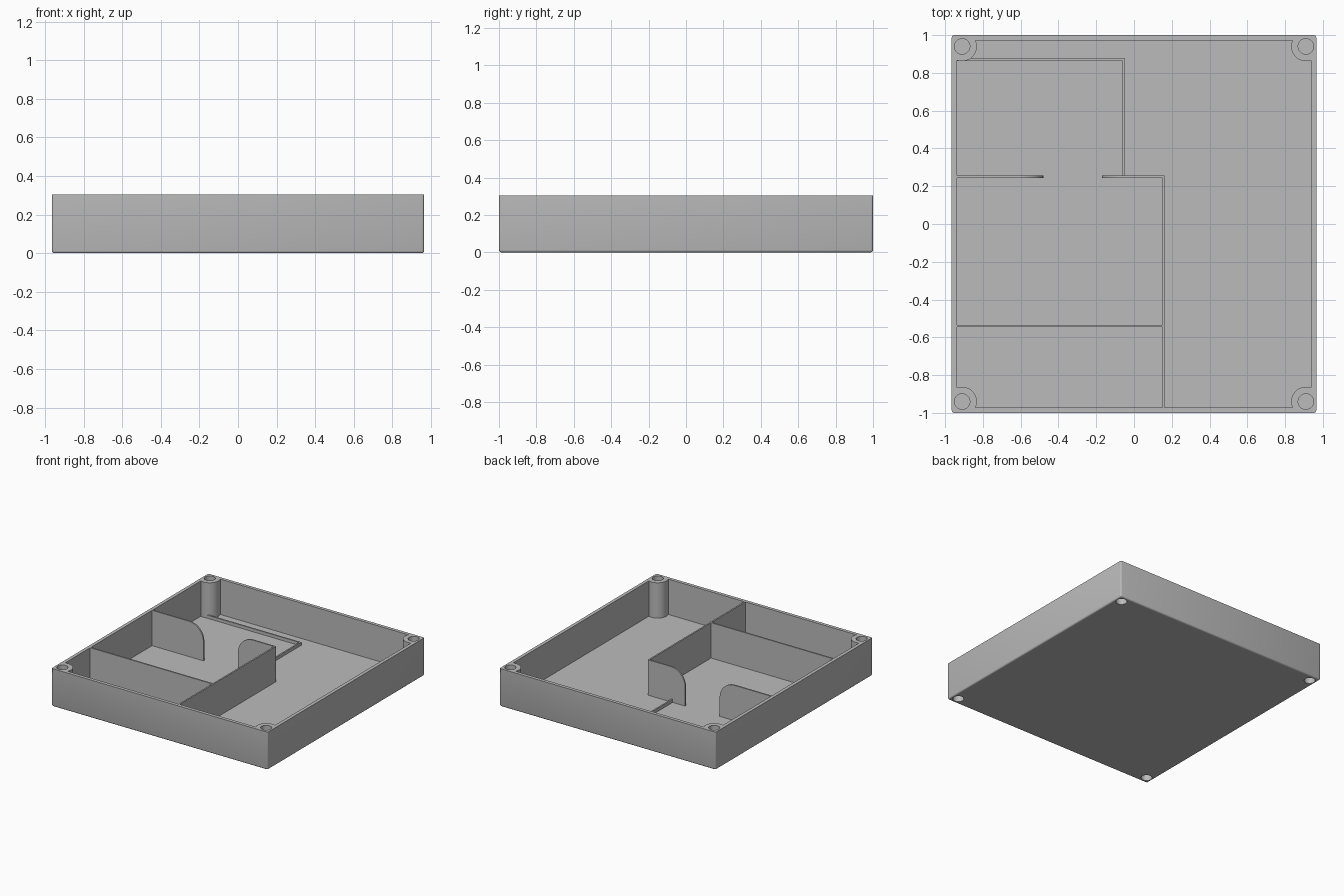
import bpy, bmesh, math
from mathutils import Vector

if "Cube" in bpy.data.objects:
    bpy.data.objects.remove(bpy.data.objects["Cube"], do_unlink=True)

W, D, H = 0.965, 1.0, 0.305      # half width, half depth, height
WALL, FLOOR, THIN = 0.0275, 0.02, 0.012
IX, IY = W - WALL, D - WALL      # inner faces of the tray

grey = bpy.data.materials.new("plain grey")
grey.use_nodes = True
colour = (0.5, 0.5, 0.5, 1)
grey.diffuse_color = colour
grey.node_tree.nodes["Principled BSDF"].inputs["Base Color"].default_value = colour


def finish(name, bm):
    mesh = bpy.data.meshes.new(name)
    bmesh.ops.recalc_face_normals(bm, faces=bm.faces)
    bm.to_mesh(mesh)
    bm.free()
    mesh.materials.append(grey)
    ob = bpy.data.objects.new(name, mesh)
    bpy.context.collection.objects.link(ob)
    return ob


def box(name, lo, hi):
    bm = bmesh.new()
    bmesh.ops.create_cube(bm, size=1)
    lo, hi = Vector(lo), Vector(hi)
    for v in bm.verts:
        v.co = (lo + hi) / 2 + v.co * (hi - lo)
    return finish(name, bm)


def corner_cylinders(name, radius, z0, z1):
    bm = bmesh.new()
    for sx in (-1, 1):
        for sy in (-1, 1):
            made = bmesh.ops.create_cone(bm, cap_ends=True, segments=48,
                                         radius1=radius, radius2=radius, depth=z1 - z0)
            bmesh.ops.translate(bm, verts=made["verts"],
                                vec=(sx * 0.91, sy * 0.94, (z0 + z1) / 2))
    return finish(name, bm)


def select_only(ob):
    bpy.ops.object.select_all(action='DESELECT')
    ob.select_set(True)
    bpy.context.view_layer.objects.active = ob


def cut(ob, cutter):
    cutter.hide_render = True
    mod = ob.modifiers.new("cut", 'BOOLEAN')
    mod.operation, mod.solver, mod.object = 'DIFFERENCE', 'EXACT', cutter
    select_only(ob)
    bpy.ops.object.modifier_apply(modifier=mod.name)
    bpy.data.objects.remove(cutter, do_unlink=True)


def smooth(ob):
    select_only(ob)
    bpy.ops.object.shade_smooth_by_angle(angle=math.radians(30))


# Tray: softened block, hollowed around four corner posts
tray = box("tray", (-W, -D, 0), (W, D, H))
bm = bmesh.new()
bm.from_mesh(tray.data)
edges = [e for e in bm.edges if min(v.co.z for v in e.verts) < H / 2]
bmesh.ops.bevel(bm, geom=edges, offset=0.012, segments=3, profile=0.5, affect='EDGES')
bm.to_mesh(tray.data)
bm.free()
cavity = box("cavity_cutter", (-IX, -IY, FLOOR), (IX, IY, H + 0.1))
cut(cavity, corner_cylinders("post_cutter", 0.078, -0.1, H + 0.2))
cut(tray, cavity)

# Blind round pockets in the top and underside of every post
cut(tray, corner_cylinders("top_pocket_cutter", 0.041, H - 0.05, H + 0.1))
cut(tray, corner_cylinders("bottom_pocket_cutter", 0.041, -0.1, 0.05))
smooth(tray)

# Full-height dividers
box("long_divider", (0.15, -IY, FLOOR), (0.15 + THIN, 0.256, H))
box("front_divider", (-IX, -0.546, FLOOR), (0.15, -0.546 + THIN, H))


def rounded_divider(name, x_fixed, x_free, y, radius=0.13):
    # Upright panel whose free upper corner is a quarter round
    side = 1 if x_free > x_fixed else -1
    cx, cz = x_free - side * radius, H - radius
    outline = [(x_fixed, FLOOR), (x_free, FLOOR)]
    for i in range(17):
        a = math.pi / 2 * i / 16
        outline.append((cx + side * radius * math.cos(a), cz + radius * math.sin(a)))
    outline.append((x_fixed, H))
    bm = bmesh.new()
    face = bm.faces.new([bm.verts.new((x, y, z)) for x, z in outline])
    made = bmesh.ops.extrude_face_region(bm, geom=[face])
    verts = [g for g in made["geom"] if isinstance(g, bmesh.types.BMVert)]
    bmesh.ops.translate(bm, verts=verts, vec=(0, THIN, 0))
    smooth(finish(name, bm))


rounded_divider("right_doorway_panel", -IX, -0.48, 0.244)
rounded_divider("left_doorway_panel", 0.15, -0.17, 0.244)

# Low ridge on the floor of the back compartment
RIDGE = 0.045
box("back_ridge", (-IX, 0.864, FLOOR), (-0.048, 0.876, RIDGE))
box("side_ridge", (-0.06, 0.256, FLOOR), (-0.048, 0.864, RIDGE))
